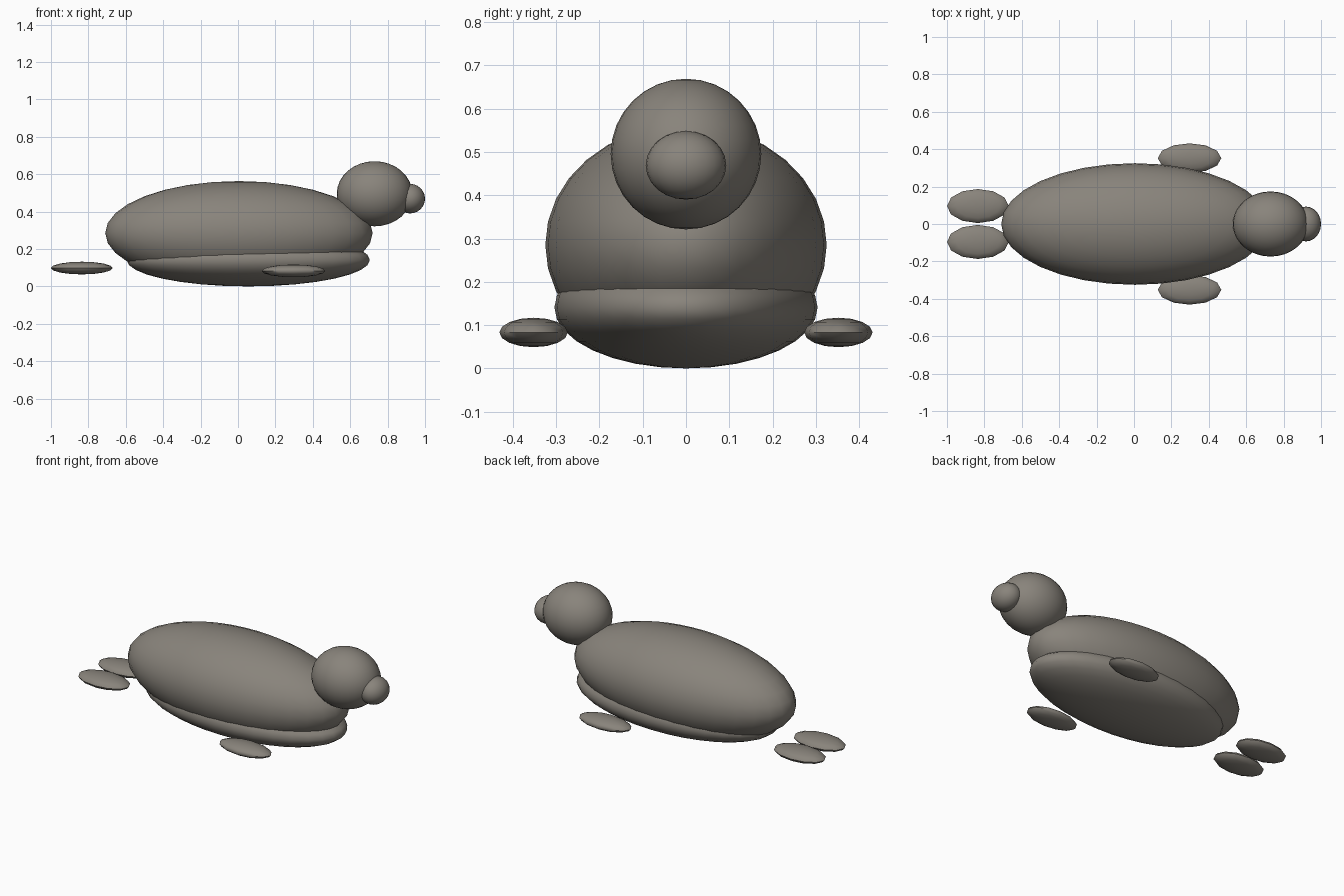
import bpy
import math

cube = bpy.data.objects.get("Cube")
if cube:
    bpy.data.objects.remove(cube, do_unlink=True)

# Single fur colour
fur = bpy.data.materials.new("grey_brown_fur")
fur.use_nodes = True
colour = (0.25, 0.23, 0.20, 1.0)
fur.diffuse_color = colour
fur.node_tree.nodes["Principled BSDF"].inputs["Base Color"].default_value = colour


def ellipsoid(name, centre, radii, segments=32, rings=16):
    bpy.ops.mesh.primitive_uv_sphere_add(segments=segments, ring_count=rings, location=centre)
    obj = bpy.context.object
    obj.name = name
    obj.scale = radii
    bpy.ops.object.transform_apply(location=False, rotation=False, scale=True)
    bpy.ops.object.shade_smooth_by_angle(angle=math.radians(50))
    obj.data.materials.append(fur)
    return obj


# Torso and belly
ellipsoid("body", (0.005, 0, 0.285), (0.715, 0.325, 0.278))
ellipsoid("belly", (0.055, 0, 0.141), (0.65, 0.304, 0.141))

# Head and snout
ellipsoid("head", (0.73, 0, 0.495), (0.202, 0.174, 0.174))
ellipsoid("snout", (0.92, 0, 0.469), (0.08, 0.093, 0.079), 24, 12)

# Paired flippers
for side, s in (("left", 1), ("right", -1)):
    ellipsoid(f"side_flipper_{side}", (0.297, s * 0.352, 0.083), (0.17, 0.079, 0.034), 12, 8)
    ellipsoid(f"tail_flipper_{side}", (-0.835, s * 0.096, 0.098), (0.165, 0.091, 0.034), 12, 8)
